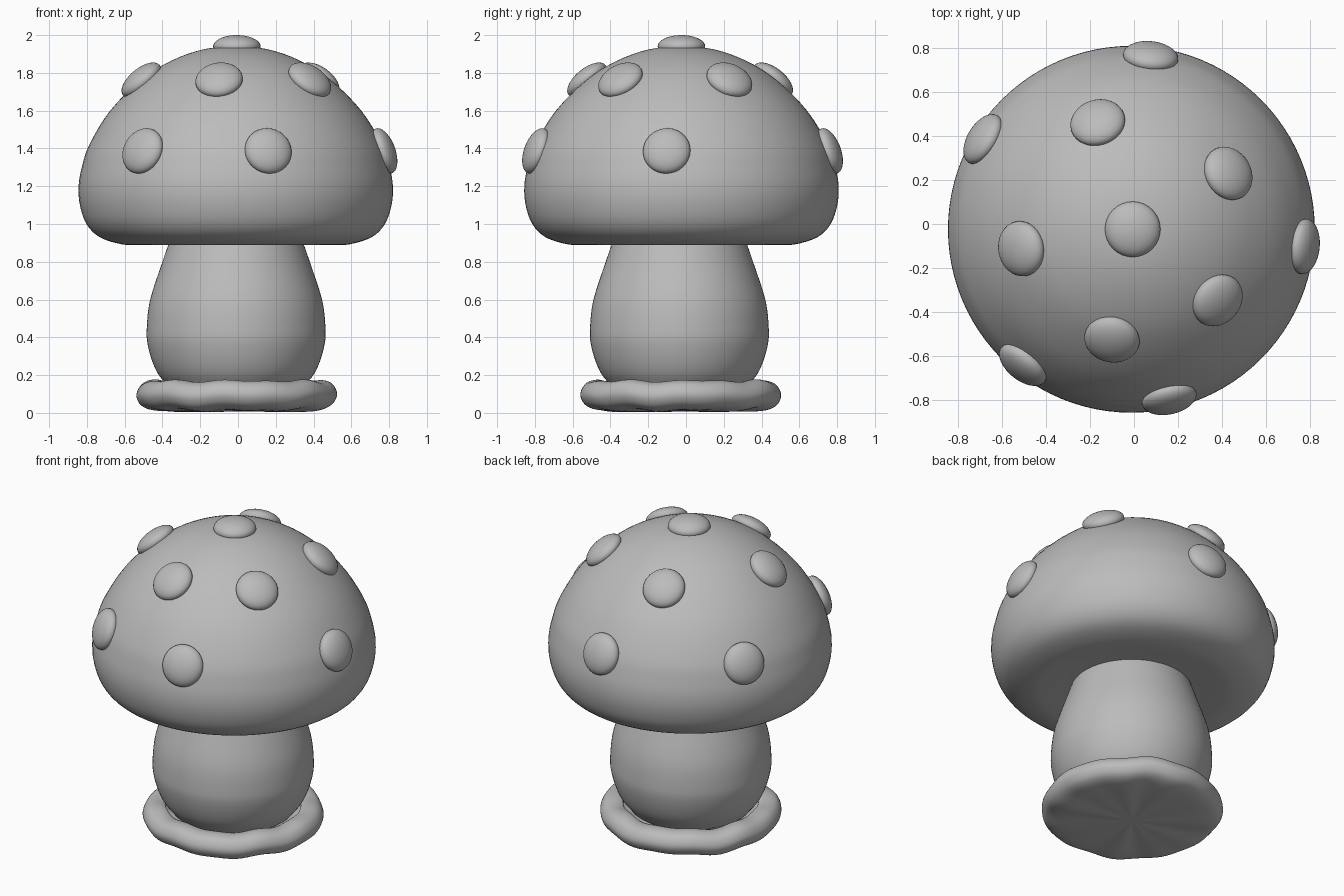
import bpy, bmesh, math
from mathutils import Matrix, Vector

if "Cube" in bpy.data.objects:
    bpy.data.objects.remove(bpy.data.objects["Cube"])

grey = bpy.data.materials.new("plain grey")
grey.diffuse_color = (0.5, 0.5, 0.5, 1)
grey.use_nodes = True
grey.node_tree.nodes["Principled BSDF"].inputs["Base Color"].default_value = grey.diffuse_color


def smooth_profile(pts, n=4):
    """Catmull-Rom curve through (radius, height) points."""
    p = [Vector(q) for q in pts]
    p = [2 * p[0] - p[1]] + p + [2 * p[-1] - p[-2]]
    out = []
    for a, b, c, d in zip(p, p[1:], p[2:], p[3:]):
        for i in range(n):
            t = i / n
            out.append(0.5 * (2 * b + (c - a) * t + (2 * a - 5 * b + 4 * c - d) * t * t
                              + (3 * b - a - 3 * c + d) * t ** 3))
    return out + [p[-2]]


def finish(bm, name, location=(0, 0, 0)):
    bmesh.ops.remove_doubles(bm, verts=bm.verts, dist=1e-4)
    bmesh.ops.recalc_face_normals(bm, faces=bm.faces)
    me = bpy.data.meshes.new(name)
    bm.to_mesh(me)
    bm.free()
    me.materials.append(grey)
    ob = bpy.data.objects.new(name, me)
    ob.location = location
    bpy.context.collection.objects.link(ob)
    bpy.ops.object.select_all(action='DESELECT')
    ob.select_set(True)
    bpy.context.view_layer.objects.active = ob
    bpy.ops.object.shade_smooth_by_angle(angle=math.radians(50))
    return ob


def lathe(name, pts, location, wobble=None, steps=96):
    bm = bmesh.new()
    vs = [bm.verts.new((max(r, 0), 0, z)) for r, z in smooth_profile(pts)]
    es = [bm.edges.new(e) for e in zip(vs, vs[1:])]
    bmesh.ops.spin(bm, geom=vs + es, cent=(0, 0, 0), axis=(0, 0, 1),
                   angle=math.tau, steps=steps, use_duplicate=False)
    if wobble:
        for v in bm.verts:
            v.co += wobble(v.co)
    return finish(bm, name, location)


# Cap: rounded dome with a nearly flat underside
CX, CY = -0.012, -0.024
lathe("cap", [(0, 0.90), (0.34, 0.90), (0.50, 0.89), (0.60, 0.892), (0.72, 0.93),
              (0.79, 1.0), (0.825, 1.1), (0.832, 1.2), (0.815, 1.3), (0.775, 1.42),
              (0.665, 1.6), (0.50, 1.765), (0.34, 1.865), (0.17, 1.925), (0, 1.942)],
      (CX, CY, 0))

# Stem: bulging towards the bottom, tucked into the cap and base
lathe("stem", [(0, 0.10), (0.30, 0.11), (0.385, 0.17), (0.435, 0.25), (0.468, 0.36),
               (0.473, 0.45), (0.455, 0.6), (0.39, 0.8), (0.355, 0.90), (0.33, 0.96)],
      (-0.01, -0.035, 0))


# Base: slightly uneven rounded disc with a groove around the stem
def uneven(co):
    a, r = math.atan2(co.y, co.x), co.xy.length
    w = min(r / 0.4, 1)
    out = 0.004 * math.sin(5 * a + 1) * w
    return Vector((math.cos(a) * out, math.sin(a) * out,
                   0.004 * w * (math.sin(7 * a) + math.sin(11 * a + 2))))


lathe("base", [(0, 0.008), (0.25, 0.01), (0.42, 0.015), (0.495, 0.035), (0.527, 0.075),
               (0.528, 0.115), (0.50, 0.155), (0.45, 0.17), (0.40, 0.16), (0.36, 0.13),
               (0, 0.12)], (-0.01, -0.03, 0), uneven)


# Spots: flattened domes lying on the cap surface
def spot(name, azimuth, radius, z, tilt):
    a, t = math.radians(azimuth), math.radians(tilt)
    normal = Vector((math.cos(a) * math.cos(t), math.sin(a) * math.cos(t), math.sin(t)))
    bm = bmesh.new()
    bmesh.ops.create_uvsphere(bm, u_segments=32, v_segments=18, radius=1)
    turn = normal.to_track_quat('Z', 'Y').to_matrix().to_4x4()
    bm.transform(turn @ Matrix.Diagonal((0.126, 0.126, 0.06, 1)))
    finish(bm, name, (CX + radius * math.cos(a), CY + radius * math.sin(a), z))


spot("top_spot", 0, 0.006, 1.94, 90)
for i, az in enumerate((107.5, 30, -39.5, -100, -170)):
    spot(f"upper_spot_{i + 1}", az, 0.508, 1.762, 50)
for i, az in enumerate((-128.7, -77.4, -5.7, 83.6, 148.7)):
    spot(f"lower_spot_{i + 1}", az, 0.788, 1.387, 20)
